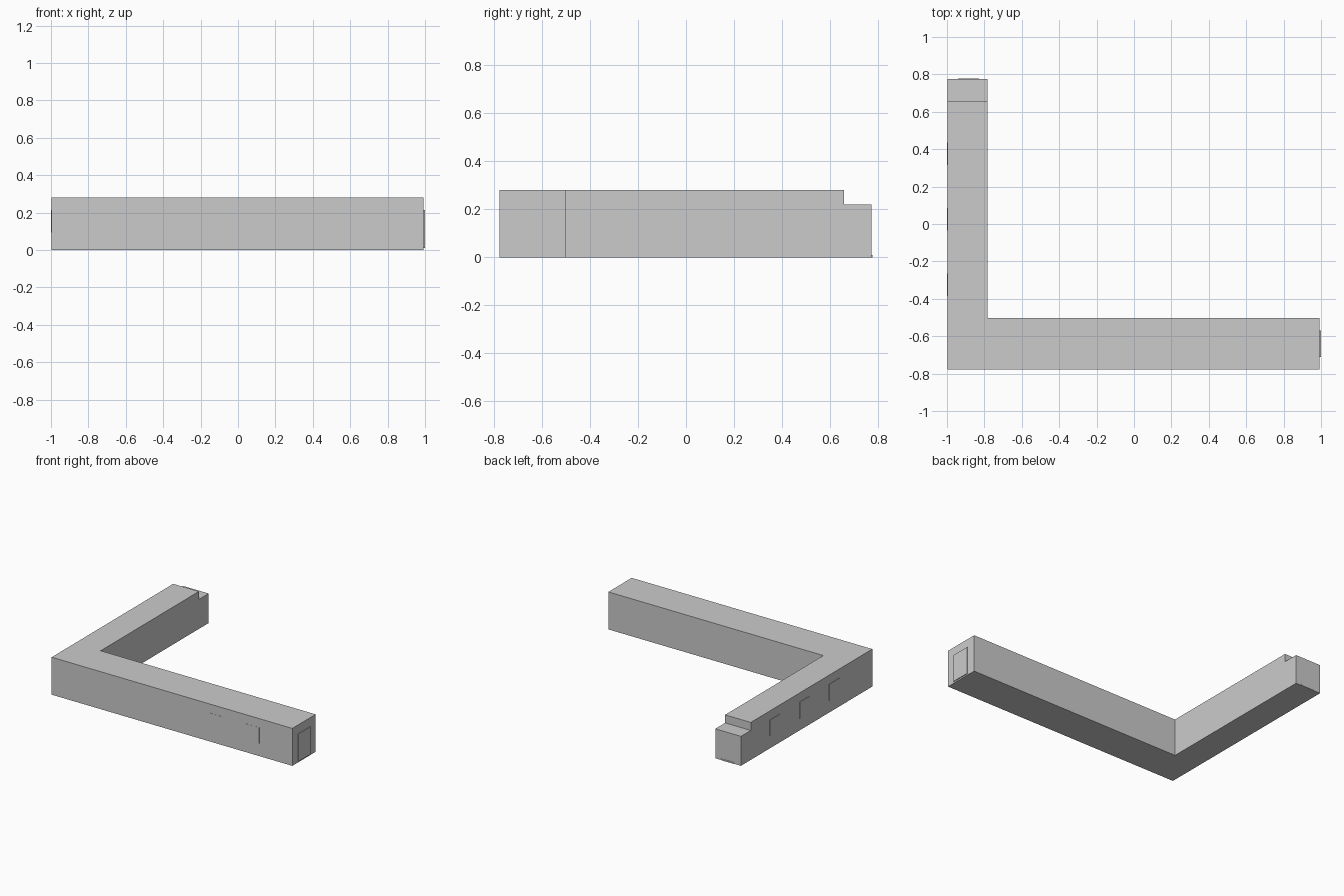
import bpy, bmesh

if "Cube" in bpy.data.objects:
    bpy.data.objects.remove(bpy.data.objects["Cube"])

X0, X1 = -0.996, 0.993      # outer walls
Y0, Y1 = -0.777, 0.774
WING_X, WING_Y = -0.784, -0.502   # inner corner
H, STEP_Y, STEP_H = 0.28, 0.658, 0.22


def finish(name, bm):
    bmesh.ops.recalc_face_normals(bm, faces=bm.faces)
    me = bpy.data.meshes.new(name)
    bm.to_mesh(me)
    bm.free()
    ob = bpy.data.objects.new(name, me)
    bpy.context.collection.objects.link(ob)
    return ob


def box(name, lo, hi):
    bm = bmesh.new()
    bmesh.ops.create_cube(bm, size=1)
    for v in bm.verts:
        v.co = [(a + b) / 2 + c * (b - a) for a, b, c in zip(lo, hi, v.co)]
    return finish(name, bm)


# L-shaped building body, extruded from its footprint
bm = bmesh.new()
outline = [(X0, Y0), (X1, Y0), (X1, WING_Y), (WING_X, WING_Y), (WING_X, Y1), (X0, Y1)]
base = bm.faces.new([bm.verts.new((x, y, 0)) for x, y in outline])
ext = bmesh.ops.extrude_face_region(bm, geom=[base], use_keep_orig=True)
bmesh.ops.translate(bm, vec=(0, 0, H),
                    verts=[g for g in ext["geom"] if isinstance(g, bmesh.types.BMVert)])
body = finish("building_body", bm)

# lowered roof at the end of the wing
cutter = box("roof_step_cutter", (-1.1, STEP_Y, STEP_H), (-0.7, 0.9, 0.4))
cutter.hide_render = True
cutter.hide_viewport = True
cutter.display_type = 'WIRE'
mod = body.modifiers.new("roof_step", 'BOOLEAN')
mod.operation = 'DIFFERENCE'
mod.solver = 'EXACT'
mod.object = cutter
bpy.context.view_layer.objects.active = body
body.select_set(True)
bpy.ops.object.modifier_apply(modifier=mod.name)
bpy.data.objects.remove(cutter)

# window panels on the left wall
for i, y in enumerate((-0.325, 0.025, 0.375)):
    box(f"side_window_{i + 1}", (-1.0, y - 0.06, 0.093), (X0 + 0.004, y + 0.06, 0.213))

# nearly flush window panels on the front wall
for i, x in enumerate((0.36, 0.66)):
    box(f"front_window_{i + 1}", (x - 0.06, Y0 - 0.001, 0.093), (x + 0.06, Y0 + 0.004, 0.213))

# door panel on the right end and low sill at the back end
box("end_door", (X1 - 0.004, -0.71, 0.01), (0.999, -0.57, 0.215))
box("back_sill", (-0.94, Y1 - 0.004, 0), (-0.83, 0.777, 0.01))
